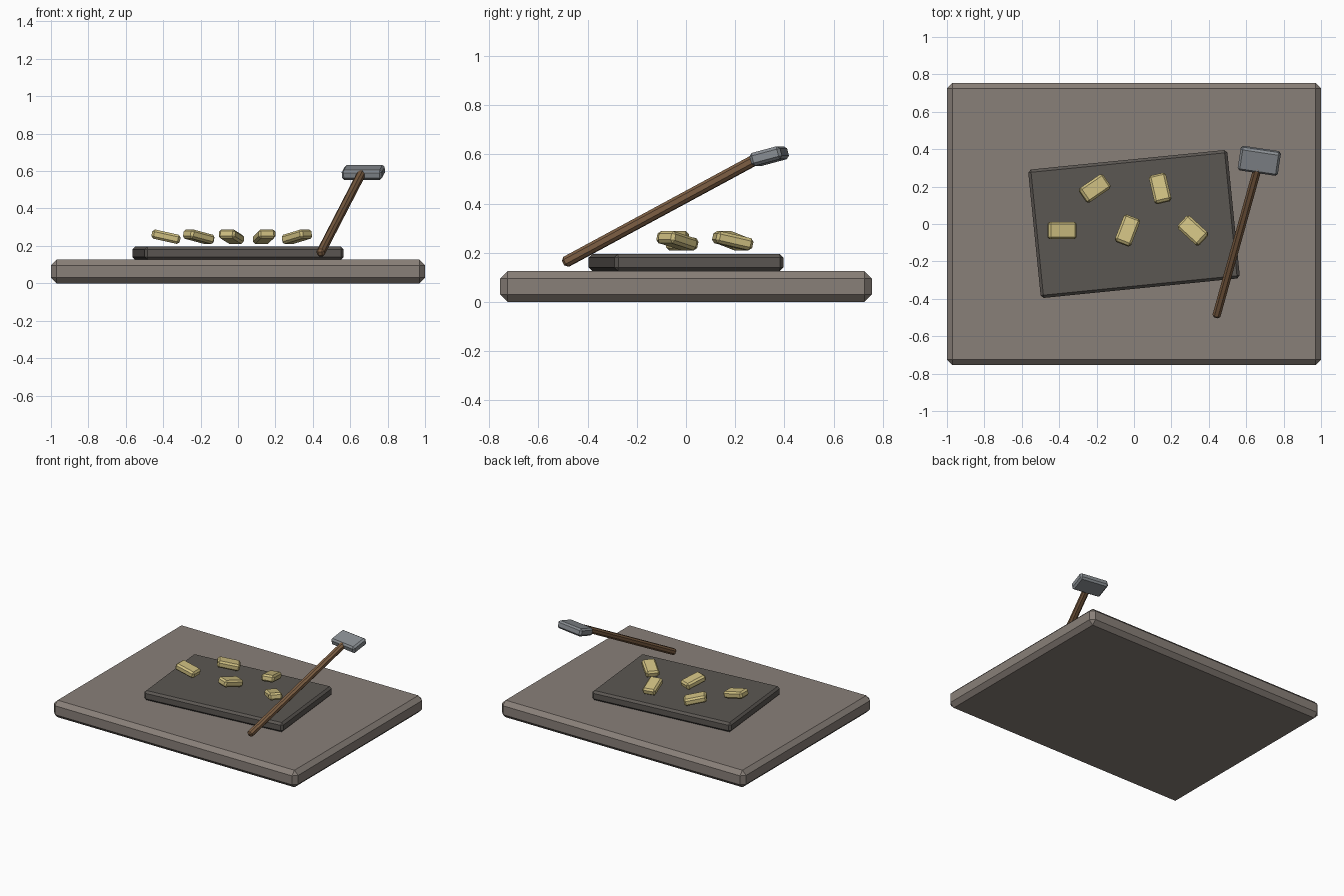
import bpy, bmesh
from mathutils import Vector, Matrix, Euler

if "Cube" in bpy.data.objects:
    bpy.data.objects.remove(bpy.data.objects["Cube"])


def material(name, rgb):
    m = bpy.data.materials.new(name)
    m.diffuse_color = (*rgb, 1)
    m.use_nodes = True
    m.node_tree.nodes["Principled BSDF"].inputs["Base Color"].default_value = m.diffuse_color
    return m


def chamfered_box(name, size, loc, rot, bevel, mat):
    """Box with a single flat chamfer on every edge."""
    bm = bmesh.new()
    bmesh.ops.create_cube(bm, size=1, matrix=Matrix.Diagonal((*size, 1)))
    bmesh.ops.bevel(bm, geom=bm.edges[:], offset=bevel, segments=1,
                    affect='EDGES', profile=0.5)
    me = bpy.data.meshes.new(name)
    bm.to_mesh(me)
    bm.free()
    me.materials.append(mat)
    ob = bpy.data.objects.new(name, me)
    ob.location = loc
    ob.rotation_euler = rot
    bpy.context.collection.objects.link(ob)
    return ob


stone = material("stone", (0.25, 0.215, 0.19))
dark_stone = material("dark_stone", (0.105, 0.095, 0.085))
brass = material("brass", (0.62, 0.52, 0.22))
wood = material("wood", (0.2, 0.11, 0.055))
steel = material("steel", (0.25, 0.27, 0.29))

# Base slab and the turned plate lying on it
chamfered_box("base_slab", (2, 1.51, 0.126), (0, 0, 0.063), (0, 0, 0), 0.03, stone)
chamfered_box("plate", (1.07, 0.69, 0.07), (0, 0, 0.161), (0, 0, 0.1), 0.015, dark_stone)

# Five tilted bars, zigzagging in two rows, each turned a step further
for i in range(5):
    y = 0.19 if i % 2 else -0.035
    chamfered_box(f"bar_{i + 1}", (0.155, 0.093, 0.05), (-0.385 + 0.175 * i, y, 0.249),
                  (0, 0.22, 0.6 * i), 0.012, brass)

# Hammer: handle leaning up to the head
low, high = Vector((0.439, -0.497, 0.158)), Vector((0.664, 0.31, 0.594))
axis = high - low
chamfered_box("hammer_handle", (0.044, 0.044, axis.length), (low + high) / 2,
              axis.to_track_quat('Z', 'Y').to_euler(), 0.012, wood)
chamfered_box("hammer_head", (0.217, 0.13, 0.054), (0.67, 0.338, 0.593),
              Euler((0.26, 0, -0.15)), 0.012, steel)
